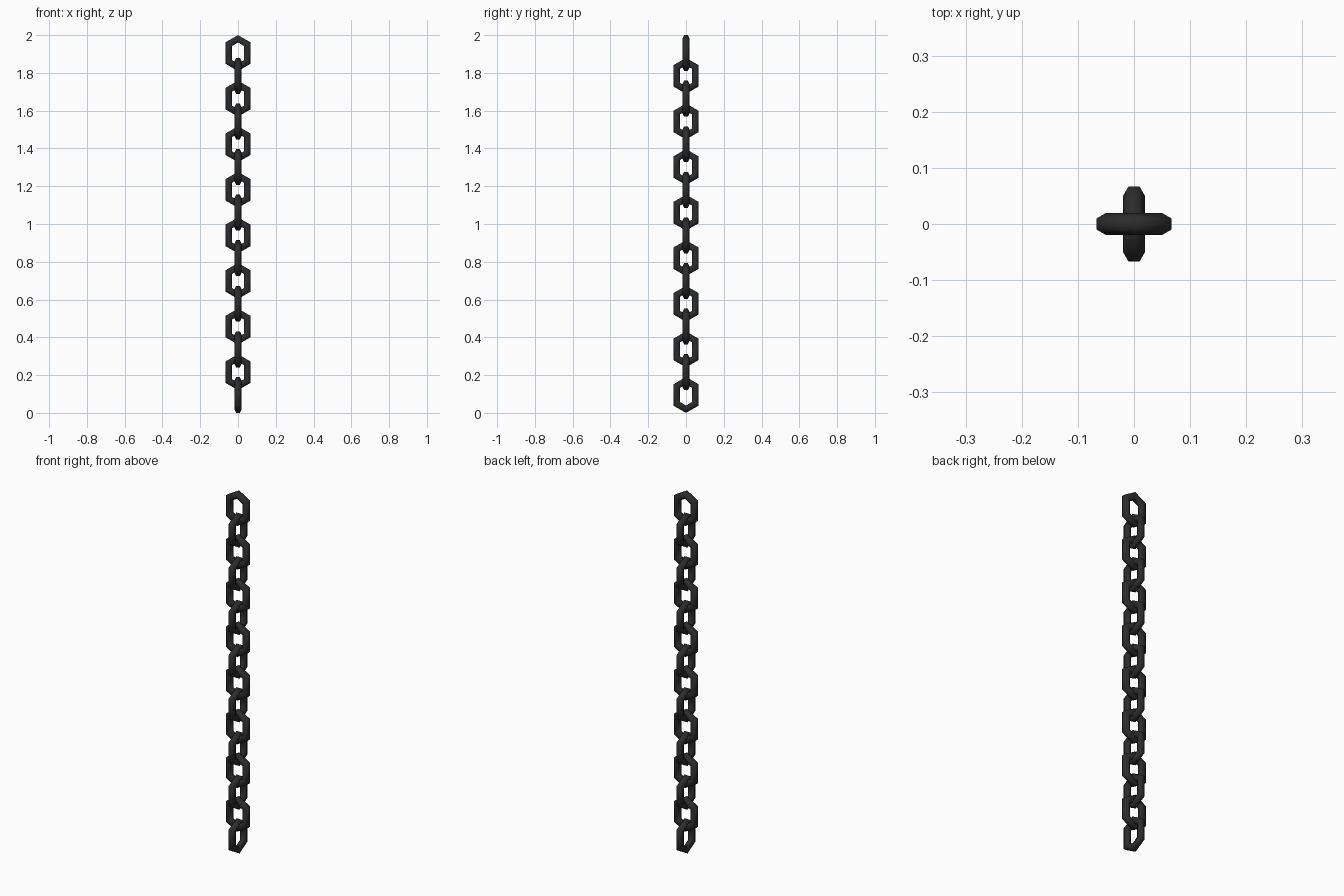
import bpy, bmesh, math
from mathutils import Vector

if "Cube" in bpy.data.objects:
    bpy.data.objects.remove(bpy.data.objects["Cube"])

LINKS = 16
HEIGHT = 0.19                          # outer height of one link
PITCH = (2.0 - HEIGHT) / (LINKS - 1)   # spacing between link centres
HALF_W = 0.067                         # outer half width of a link
WIRE = 0.0196                          # wire radius (hexagonal section)
APO = WIRE * math.cos(math.pi / 6)     # flat-to-centre distance of the wire

iron = bpy.data.materials.new("dark iron")
iron.diffuse_color = (0.025, 0.025, 0.025, 1)
iron.use_nodes = True
iron.node_tree.nodes["Principled BSDF"].inputs["Base Color"].default_value = iron.diffuse_color


def link_mesh():
    """Stretched six-sided ring in the XZ plane with a hexagonal section."""
    miter = 1 / math.cos(math.pi / 6)
    ring_r = (HALF_W - APO) * miter
    stretch = HEIGHT / 2 - HALF_W * miter
    bm = bmesh.new()
    rings = []
    for i in range(6):
        a = math.radians(90 + 60 * i)
        out = Vector((math.cos(a), 0, math.sin(a)))
        shift = Vector((0, 0, stretch if out.z > 0 else -stretch))
        ring = []
        for j in range(6):
            b = math.radians(30 + 60 * j)
            # flat side of the wire faces outward
            p = out * (ring_r + WIRE * math.cos(b) * miter) + shift
            p.y = WIRE * math.sin(b)
            ring.append(bm.verts.new(p))
        rings.append(ring)
    for i in range(6):
        r, s = rings[i], rings[(i + 1) % 6]
        for j in range(6):
            k = (j + 1) % 6
            bm.faces.new((r[j], s[j], s[k], r[k])).smooth = True
    bmesh.ops.recalc_face_normals(bm, faces=bm.faces)
    mesh = bpy.data.meshes.new("chain_link")
    bm.to_mesh(mesh)
    bm.free()
    mesh.materials.append(iron)
    return mesh


# Hanging chain: links alternate by a quarter turn, top link faces the front
mesh = link_mesh()
for n in range(LINKS):
    link = bpy.data.objects.new(f"chain_link_{n + 1}", mesh)
    link.location = (0, 0, 2.0 - HEIGHT / 2 - n * PITCH)
    link.rotation_euler.z = math.pi / 2 * (n % 2)
    bpy.context.collection.objects.link(link)
